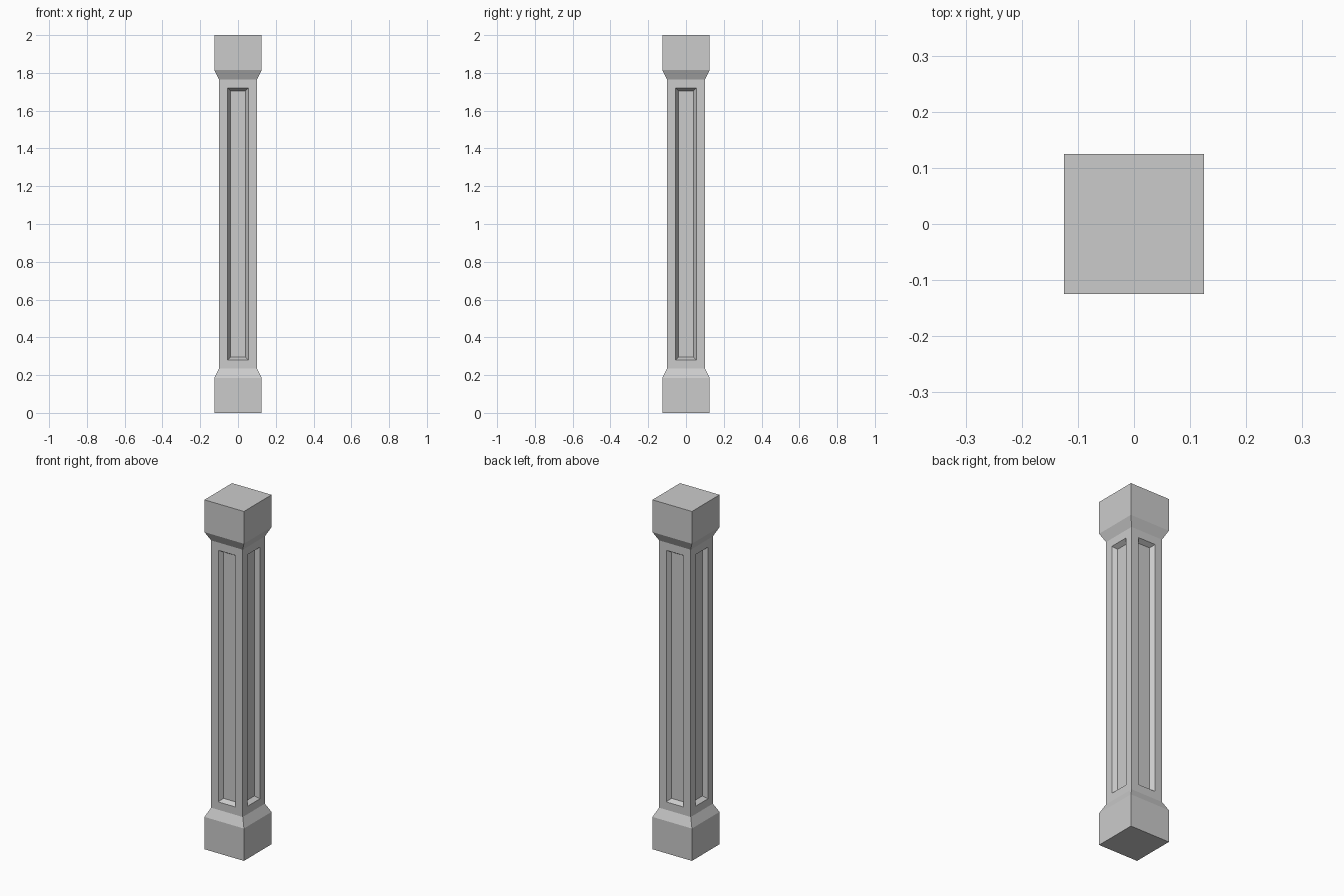
import bpy, bmesh

if "Cube" in bpy.data.objects:
    bpy.data.objects.remove(bpy.data.objects["Cube"])

# Square column: (height, half width) from foot to head
PROFILE = [(0.0, 0.125), (0.185, 0.125), (0.235, 0.1),
           (1.765, 0.1), (1.815, 0.125), (2.0, 0.125)]

bm = bmesh.new()
rings = [[bm.verts.new((sx * r, sy * r, z))
          for sx, sy in ((-1, -1), (1, -1), (1, 1), (-1, 1))]
         for z, r in PROFILE]

# Side walls, keeping the shaft faces for panelling
shaft = []
for k, (low, high) in enumerate(zip(rings, rings[1:])):
    for i in range(4):
        j = (i + 1) % 4
        face = bm.faces.new((low[i], low[j], high[j], high[i]))
        if k == 2:
            shaft.append(face)

# End caps
bm.faces.new(rings[0][::-1])
bm.faces.new(rings[-1])
bm.normal_update()

# Recessed panels with sloped edges on all four sides
bmesh.ops.inset_individual(bm, faces=shaft, thickness=0.045, use_even_offset=True)
bm.normal_update()
bmesh.ops.inset_individual(bm, faces=shaft, thickness=0.015, depth=-0.025,
                           use_even_offset=True)

mesh = bpy.data.meshes.new("column")
bm.to_mesh(mesh)
bm.free()
bpy.context.collection.objects.link(bpy.data.objects.new("column", mesh))
